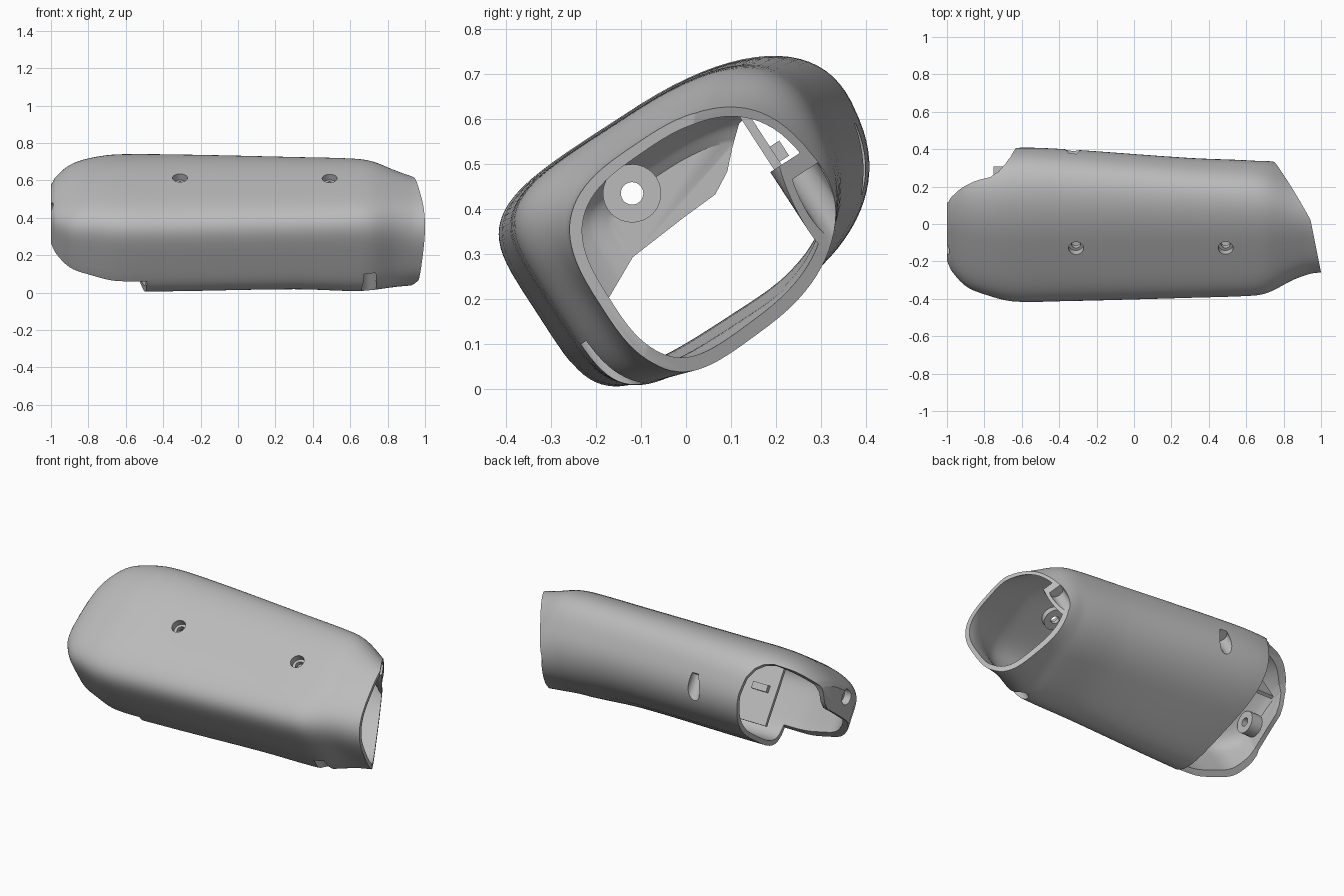
import bpy, bmesh, math
from mathutils import Matrix, Vector

if "Cube" in bpy.data.objects:
    bpy.data.objects.remove(bpy.data.objects["Cube"])

grey = bpy.data.materials.new("plain grey")
grey.use_nodes = True
grey.diffuse_color = (0.5, 0.5, 0.5, 1)
grey.node_tree.nodes["Principled BSDF"].inputs["Base Color"].default_value = (0.5, 0.5, 0.5, 1)

# The housing is rolled about x: u runs along its flat front, v is normal to it
ROLL = math.radians(33)
FRAME = Matrix.Rotation(ROLL, 4, 'X')


def finish(name, bm):
    bmesh.ops.recalc_face_normals(bm, faces=bm.faces)
    mesh = bpy.data.meshes.new(name)
    bm.transform(FRAME)
    bm.to_mesh(mesh)
    bm.free()
    mesh.materials.append(grey)
    ob = bpy.data.objects.new(name, mesh)
    bpy.context.collection.objects.link(ob)
    return ob


def loft(name, rings):
    bm = bmesh.new()
    loops = [[bm.verts.new(p) for p in ring] for ring in rings]
    for a, b in zip(loops, loops[1:]):
        for i in range(len(a)):
            j = (i + 1) % len(a)
            bm.faces.new((a[i], a[j], b[j], b[i]))
    bm.faces.new(loops[0])
    bm.faces.new(loops[-1])
    return finish(name, bm)


def cylinder(name, start, end, radius):
    start, end = Vector(start), Vector(end)
    bm = bmesh.new()
    turn = (end - start).to_track_quat('Z', 'Y').to_matrix().to_4x4()
    bmesh.ops.create_cone(bm, cap_ends=True, segments=32, radius1=radius, radius2=radius,
                          depth=(end - start).length,
                          matrix=Matrix.Translation((start + end) / 2) @ turn)
    return finish(name, bm)


def box(name, low, high):
    low, high = Vector(low), Vector(high)
    bm = bmesh.new()
    bmesh.ops.create_cube(bm, size=1, matrix=Matrix.Translation((low + high) / 2)
                          @ Matrix.Diagonal((high - low).to_4d()))
    return finish(name, bm)


def subtract(target, tool):
    mod = target.modifiers.new("subtract", 'BOOLEAN')
    mod.operation, mod.object, mod.solver = 'DIFFERENCE', tool, 'EXACT'
    bpy.context.view_layer.objects.active = target
    bpy.ops.object.modifier_apply(modifier=mod.name)
    bpy.data.objects.remove(tool)


# Stations: x, centre u, centre v, half width, half depth
STATIONS = [
    (-1, .23, .33, .2, .13), (-.975, .235, .325, .26, .165), (-.9, .24, .32, .345, .215),
    (-.8, .24, .32, .385, .247), (-.65, .235, .32, .418, .265), (-.4, .232, .318, .415, .267),
    (.3, .216, .318, .376, .264), (.62, .21, .308, .358, .273), (.72, .207, .302, .342, .272),
    (.85, .205, .277, .287, .265), (.95, .2, .262, .262, .258), (1.08, .2, .26, .255, .25)]


def smooth_stations(steps=5):
    pts = [STATIONS[0]] + STATIONS + [STATIONS[-1]]
    out = []
    for p0, p1, p2, p3 in zip(pts, pts[1:], pts[2:], pts[3:]):
        for s in range(steps):
            t = s / steps
            row = [p1[0] + (p2[0] - p1[0]) * t]
            for k in range(1, 5):
                span = p2[0] - p1[0]
                m1 = (p2[k] - p0[k]) / (p2[0] - p0[0]) * span
                m2 = (p3[k] - p1[k]) / (p3[0] - p1[0]) * span
                row.append((2*t**3 - 3*t**2 + 1) * p1[k] + (t**3 - 2*t**2 + t) * m1
                           + (3*t**2 - 2*t**3) * p2[k] + (t**3 - t**2) * m2)
            out.append(row)
    return out + [list(STATIONS[-1])]


def clamp(t):
    return min(1, max(0, t))


def section(x, cu, cv, hu, hv, count=80):
    ring = []
    neck = clamp((x - .65) / .3)
    along = clamp((x + .6) / 1.2)
    for i in range(count):
        # Half-step start keeps every point clear of the axes
        a = math.tau * (i + .5) / count
        c, s = math.cos(a), math.sin(a)
        # Tight corners on the -u side, fuller rounding on the +u side
        if c < 0:
            n = 4.6
        elif s > 0:
            n = 2.25 + .5 * along
        else:
            n = 2.6 - .3 * along
        n = n * (1 - neck) + 3 * neck
        c = math.copysign(abs(c) ** (2 / n), c)
        s = math.copysign(abs(s) ** (2 / n), s)
        lean = .04 * max(0, c) * s * (1 - neck)
        ring.append((x, cu + hu * c + lean, cv + hv * s))
    return ring


WALL = .028
SCREWS = [(-.31, .225, .58), (.49, .225, .58)]
END_U, END_V = .136, .43
ACCESS = [(-.33, .603, .2), (.78, .48, .172), (.7, -.112, .12)]

# Hollow, with room left for the bosses and the liners of the access holes
rows = smooth_stations()
hollow = loft("hollow", [section(r[0] + WALL, r[1], r[2], r[3] - WALL, r[4] - WALL)
                         for r in rows])
for x, u, v in SCREWS:
    subtract(hollow, cylinder("boss", (x, u, v - .06), (x, u, v + .2), .065))
for x, u, v in ACCESS:
    subtract(hollow, cylinder("access_liner", (x, u, v - .4), (x, u, v + .13), .06))
subtract(hollow, cylinder("end_boss", (-1.2, END_U, END_V), (-.9, END_U, END_V), .065))

# Shell
housing = loft("housing_shell", [section(*r) for r in rows])
subtract(housing, hollow)

# Slanted open end, set back further on the lower rear side
corners = [(-1, -1), (2, -1), (2, 2), (-1, 2)]
C, S = math.cos(ROLL), math.sin(ROLL)
for slope, lead in ((0, 0), (.27, .15)):
    trim = loft("end_trim", [
        [(.948 - .2 * (C*u - S*v) - slope * (u - v + lead), u, v) for u, v in corners],
        [(3, u, v) for u, v in corners]])
    subtract(housing, trim)

# Lower rear cutaway at the domed end, its corner rounded towards +u
edge = [(-.5, .18), (-.18, .19), (-.03, .265), (.06, .31), (.2, .322), (.29, .327),
        (.34, .355), (.38, .395), (.42, .43), (.55, .46), (.9, .48), (.9, -.5), (-.5, -.5)]


def cut_ring(x, drop):
    return [(x - .18 * u, u, v - drop * clamp(u / .5)) for u, v in edge]


subtract(housing, loft("cutaway", [
    cut_ring(-1.3, 0), cut_ring(-.66, 0), cut_ring(-.61, .02),
    cut_ring(-.57, .06), cut_ring(-.54, .12), cut_ring(-.52, .22)]))

# Screw seats, end hole and rear access holes
for x, u, v in SCREWS:
    subtract(housing, cylinder("counterbore", (x, u, v - .035), (x, u, v + .1), .04))
    subtract(housing, cylinder("screw_hole", (x, u, v - .1), (x, u, v + .09), .024))
subtract(housing, cylinder("end_bore", (-1.1, END_U, END_V), (-.955, END_U, END_V), .045))
subtract(housing, cylinder("end_hole", (-1.09, END_U, END_V), (-.85, END_U, END_V), .025))
for x, u, v in ACCESS:
    subtract(housing, cylinder("access_hole", (x, u, v - .3), (x, u, v + .09), .04))

# Inner partition and its small clip
partition = box("inner_partition", (-.75, .43, .13), (.2, .45, .5))
clip = box("partition_clip", (-.7, .448, .31), (-.6, .475, .35))

for ob in (housing, partition, clip):
    bpy.ops.object.select_all(action='DESELECT')
    ob.select_set(True)
    bpy.context.view_layer.objects.active = ob
    bpy.ops.object.shade_smooth_by_angle(angle=math.radians(32))
